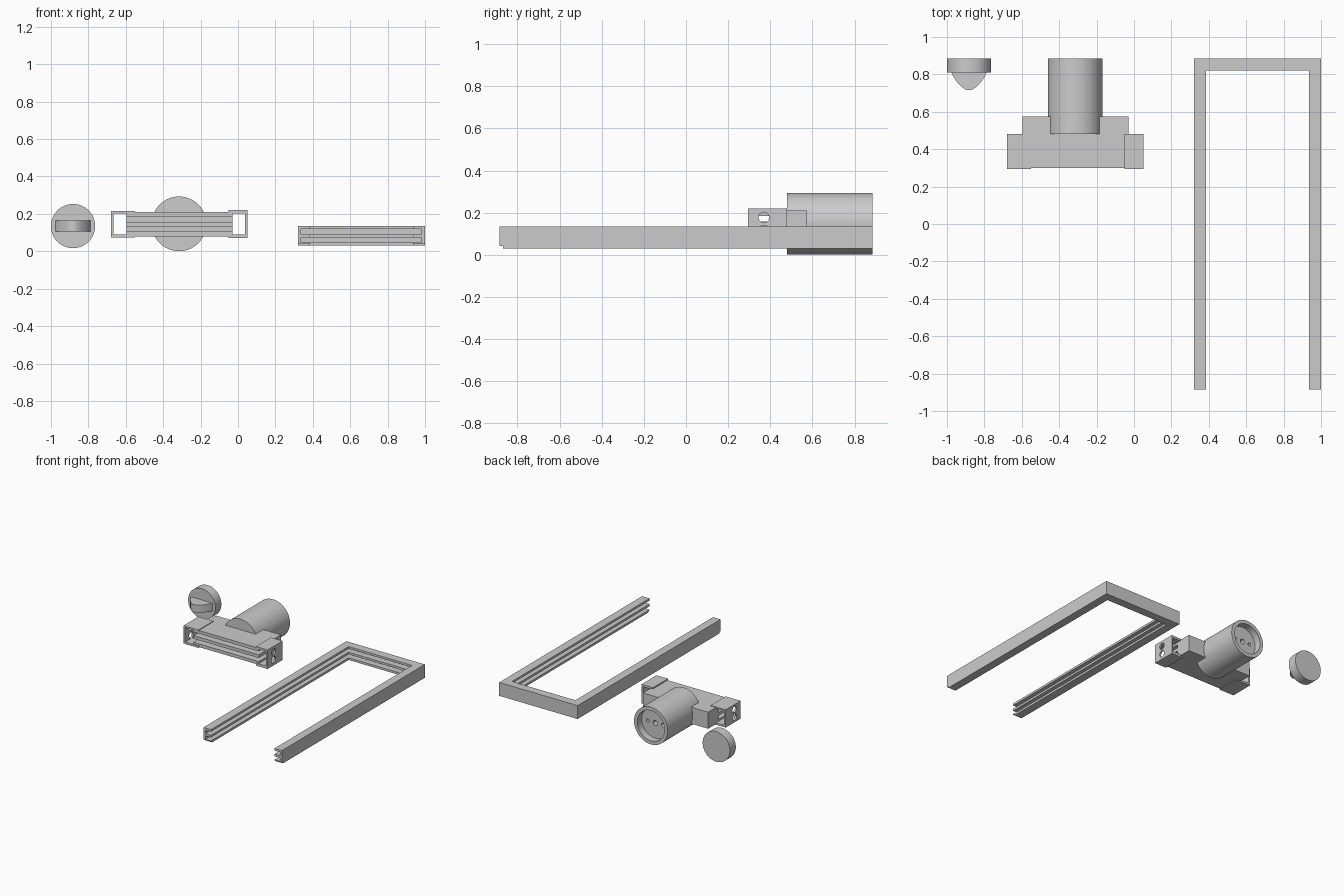
import bpy, bmesh
from math import radians
from mathutils import Vector

if "Cube" in bpy.data.objects:
    bpy.data.objects.remove(bpy.data.objects["Cube"])


def make(name, bm):
    bmesh.ops.remove_doubles(bm, verts=bm.verts, dist=1e-5)
    bmesh.ops.recalc_face_normals(bm, faces=bm.faces)
    me = bpy.data.meshes.new(name)
    bm.to_mesh(me)
    bm.free()
    ob = bpy.data.objects.new(name, me)
    bpy.context.collection.objects.link(ob)
    return ob


def activate(ob):
    bpy.ops.object.select_all(action='DESELECT')
    ob.select_set(True)
    bpy.context.view_layer.objects.active = ob


def smooth(ob):
    activate(ob)
    bpy.ops.object.shade_smooth_by_angle(angle=radians(30))


def skin(name, rings):
    """Solid through a list of matching closed sections."""
    bm = bmesh.new()
    vs = [[bm.verts.new(p) for p in r] for r in rings]
    n = len(vs[0])
    for a, b in zip(vs, vs[1:]):
        for i in range(n):
            j = (i + 1) % n
            bm.faces.new((a[i], a[j], b[j], b[i]))
    bm.faces.new(vs[0])
    bm.faces.new(vs[-1][::-1])
    return make(name, bm)


def box(name, x0, x1, y0, y1, z0, z1):
    return skin(name, [[(x0, y0, z), (x1, y0, z), (x1, y1, z), (x0, y1, z)] for z in (z0, z1)])


def rod(name, c, r, length, axis, seg=64):
    """Cylinder centred on c along axis."""
    bm = bmesh.new()
    rot = Vector((0, 0, 1)).rotation_difference(Vector(axis)).to_matrix()
    bmesh.ops.create_cone(bm, cap_ends=True, segments=seg, radius1=r, radius2=r, depth=length)
    bmesh.ops.rotate(bm, verts=bm.verts, matrix=rot, cent=(0, 0, 0))
    bmesh.ops.translate(bm, verts=bm.verts, vec=c)
    return make(name, bm)


def cut(ob, cutters):
    for c in cutters:
        c.hide_render = True
        m = ob.modifiers.new("cut", 'BOOLEAN')
        m.operation = 'DIFFERENCE'
        m.solver = 'EXACT'
        m.object = c
        activate(ob)
        bpy.ops.object.modifier_apply(modifier=m.name)
        bpy.data.objects.remove(c)


def comb(back, depth, tip, levels):
    """E-shaped section: a back wall with three ribs; levels are z edges from bottom to top."""
    z = levels
    return [(back, z[0]), (tip, z[0]), (tip, z[1]), (depth, z[1]), (depth, z[2]), (tip, z[2]),
            (tip, z[3]), (depth, z[3]), (depth, z[4]), (tip, z[4]), (tip, z[5]), (back, z[5])]


# U-shaped rail frame with grooved inner faces
Y = 0.885
sec = comb(0, 0.018, 0.065, [0.03, 0.047, 0.074, 0.091, 0.118, 0.135])
rail = skin("rail_frame", [[(0.32 + d, -Y, z) for d, z in sec],
                           [(0.32 + d, Y - d, z) for d, z in sec],
                           [(1 - d, Y - d, z) for d, z in sec],
                           [(1 - d, -Y, z) for d, z in sec]])
# small notch under the free ends
cut(rail, [box("notch", 0.2, 1.1, -0.95, -0.87, 0.0, 0.042)])

# carriage bar, slotted from the front
sec = comb(0.575, 0.45, 0.30, [0.08, 0.105, 0.133, 0.158, 0.185, 0.21])
skin("carriage_bar", [[(x, y, z) for y, z in sec] for x in (-0.595, -0.03)])

# open guide brackets at both ends, each with two screw holes
for name, outer, wall, inner, z0, z1 in (("left_bracket", -0.68, -0.665, -0.55, 0.075, 0.215),
                                         ("right_bracket", 0.05, 0.037, -0.05, 0.07, 0.22)):
    a, b = sorted((outer, inner))
    br = box(name, a, b, 0.295, 0.48, z0, z1)
    c, d = sorted((wall, inner + (0.05 if inner < wall else -0.05) * -1))
    tools = [box("opening", c, d, 0.2, 0.6, 0.09, 0.203)]
    tools += [rod("hole", (outer, 0.37, z), 0.025, 0.06, (1, 0, 0), 32) for z in (0.115, 0.177)]
    cut(br, tools)
    smooth(br)

# motor barrel with a recessed back and blind holes in its floor
CX, CZ = -0.315, 0.147
barrel = rod("barrel", (CX, 0.6825, CZ), 0.146, 0.405, (0, 1, 0), 96)
tools = [rod("recess", (CX, 0.885, CZ), 0.118, 0.11, (0, 1, 0), 96)]
tools += [rod("hole", (CX + dx, 0.83, CZ), r, 0.10, (0, 1, 0), 24)
          for dx, r in ((0, 0.02), (-0.065, 0.013), (0.065, 0.013))]
cut(barrel, tools)
smooth(barrel)

# knob disc
KX, KZ = -0.882, 0.135
smooth(rod("knob_disc", (KX, 0.848, KZ), 0.118, 0.074, (0, 1, 0), 96))

# knob grip: rounded fin
half = [(0.096, 0.815), (0.085, 0.79), (0.07, 0.767), (0.053, 0.746), (0.035, 0.73), (0.018, 0.719)]
outline = half + [(0, 0.715)] + [(-x, y) for x, y in reversed(half)]
smooth(skin("knob_grip", [[(KX + x, y, z) for x, y in outline] for z in (0.105, 0.165)]))
